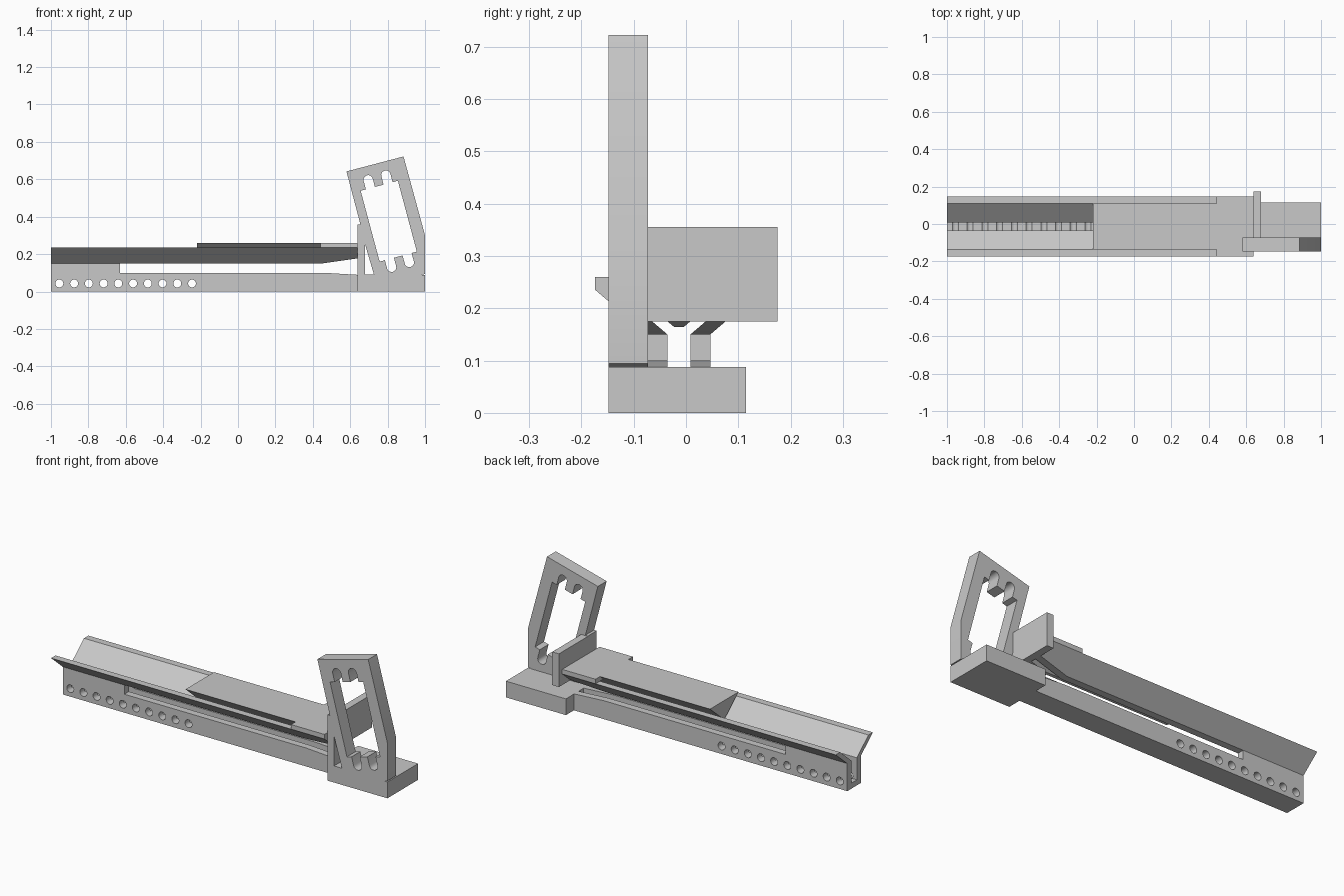
import bpy, bmesh, math
from mathutils import Vector

old = bpy.data.objects.get("Cube")
if old:
    bpy.data.objects.remove(old, do_unlink=True)

grey = bpy.data.materials.new("plain grey")
grey.use_nodes = True
COLOUR = (0.58, 0.58, 0.58, 1)
grey.diffuse_color = COLOUR
grey.node_tree.nodes["Principled BSDF"].inputs["Base Color"].default_value = COLOUR


def prism(name, loops, axis, start, end):
    """Extrude closed 2D loops: axis 'x' takes (y, z) points, axis 'y' takes (x, z)."""
    bm = bmesh.new()
    for loop in loops:
        if axis == 'x':
            pts, step = [(start, a, b) for a, b in loop], Vector((end - start, 0, 0))
        else:
            pts, step = [(a, start, b) for a, b in loop], Vector((0, end - start, 0))
        face = bm.faces.new([bm.verts.new(p) for p in pts])
        ext = bmesh.ops.extrude_face_region(bm, geom=[face])
        verts = [g for g in ext["geom"] if isinstance(g, bmesh.types.BMVert)]
        bmesh.ops.translate(bm, verts=verts, vec=step)
    bmesh.ops.recalc_face_normals(bm, faces=bm.faces)
    mesh = bpy.data.meshes.new(name)
    bm.to_mesh(mesh)
    bm.free()
    mesh.materials.append(grey)
    obj = bpy.data.objects.new(name, mesh)
    bpy.context.collection.objects.link(obj)
    return obj


def cut(obj, cutter):
    mod = obj.modifiers.new("cut", 'BOOLEAN')
    mod.operation, mod.solver, mod.object = 'DIFFERENCE', 'EXACT', cutter
    bpy.context.view_layer.objects.active = obj
    bpy.ops.object.modifier_apply(modifier=mod.name)


def discard(obj):
    bpy.data.objects.remove(obj, do_unlink=True)


def rect(a0, a1, b0, b1):
    return [(a0, b0), (a1, b0), (a1, b1), (a0, b1)]


def circle(cx, cz, r, n=24):
    return [(cx + r * math.cos(math.tau * i / n), cz + r * math.sin(math.tau * i / n))
            for i in range(n)]


def mirrored(half):
    """Mirror (half width, z) points about the rail's centre line."""
    mid = -0.0135
    return [(mid + a, z) for a, z in half] + [(mid - a, z) for a, z in reversed(half)]


BACK, END = -1.0, 0.64           # rail ends along x
FRONT_Y, INNER_Y = -0.148, -0.073  # upright frame thickness

# Rail: slotted base with a flared trough on top
rail = prism("rail", [mirrored([(0.022, 0.03), (0.022, 0.15), (0.122, 0.235),
                                (0.16, 0.235), (0.06, 0.15), (0.06, 0)])], 'x', BACK, END)

# Sliding wedge and its wide cap
slider = prism("slider", [mirrored([(0.009, 0.164), (0.122, 0.26)])], 'x', -0.22, END)
cap = prism("slider_cap", [mirrored([(0.16, 0.235), (0.16, 0.26)])], 'x', 0.44, END)

# Long side opening, tapering near the upright
opening = prism("opening_cutter", [[(-0.63, 0.10), (0.46, 0.10), (0.66, 0.088),
                                    (0.66, 0.18), (0.45, 0.15), (-0.63, 0.15)]], 'y', -0.4, 0.4)
cut(rail, opening)
cut(slider, opening)
discard(opening)

# Row of adjustment holes
holes = prism("hole_cutter", [circle(-0.955 + i * 0.0788, 0.043, 0.021) for i in range(10)],
              'y', -0.4, 0.4)
cut(rail, holes)
discard(holes)

# Foot block and stop plate
prism("foot_block", [rect(END, 1, 0, 0.088)], 'y', INNER_Y, 0.115)
prism("stop_plate", [rect(END, 0.68, 0.175, 0.355)], 'y', INNER_Y, 0.175)

# Tilted upright frame
frame = prism("upright_frame", [[(END, 0), (END, 0.357), (0.655, 0.357), (0.58, 0.642),
                                 (0.885, 0.722), (1, 0.30), (1, 0.094), (0.98, 0.089),
                                 (1, 0.088), (1, 0)]], 'y', FRONT_Y, INNER_Y)


def window_half():
    """Upper edge of the window, right to left, with two round-ended notches."""
    w, h, r, depth = 0.103, 0.196, 0.025, 0.046
    pts = [(w, h)]
    for c in (0.049, -0.049):
        pts.append((c + r, h))
        pts += [(c + r * math.cos(math.pi * i / 10), h + depth + r * math.sin(math.pi * i / 10))
                for i in range(11)]
        pts.append((c - r, h))
    return pts + [(-w, h)]


top = window_half()
tilt = math.radians(15)
window = [(0.806 + u * math.cos(tilt) - v * math.sin(tilt),
           0.376 + u * math.sin(tilt) + v * math.cos(tilt))
          for u, v in top + [(-u, -v) for u, v in top]]

# Notched window and the small triangular gap beside the post
gaps = prism("window_cutter", [window, [(0.68, 0.09), (0.727, 0.09), (0.68, 0.25)]],
             'y', -0.3, 0.1)
cut(frame, gaps)
discard(gaps)

# Keep hole walls and notch arcs smooth, all other edges crisp
for obj in (rail, frame):
    bpy.ops.object.select_all(action='DESELECT')
    obj.select_set(True)
    bpy.context.view_layer.objects.active = obj
    bpy.ops.object.shade_smooth_by_angle(angle=math.radians(25))
